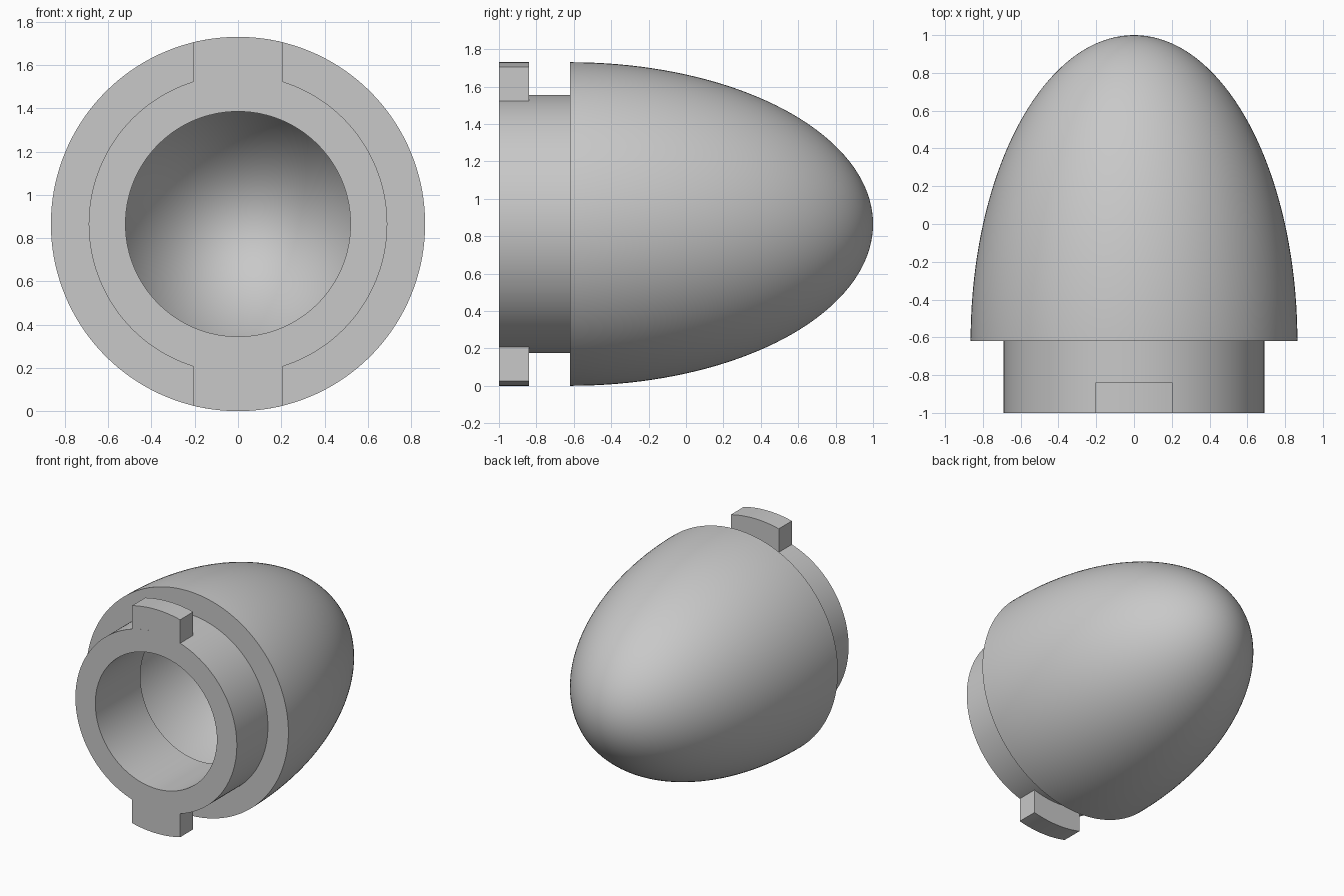
import bpy, bmesh
from math import sin, cos, pi, asin, radians

cube = bpy.data.objects.get("Cube")
if cube:
    bpy.data.objects.remove(cube, do_unlink=True)

R = 0.865                      # outer radius, also the axis height
NECK, BORE = 0.69, 0.52        # neck outside and bore radii
FRONT, SHOULDER, NOSE = -1.0, -0.62, 1.0
WALL = 0.17
TAB_BACK, TAB_HALF = -0.84, 0.205
SEGMENTS, DOME_STEPS = 144, 40

grey = bpy.data.materials.new("plain_grey")
grey.use_nodes = True
colour = (0.58, 0.58, 0.58, 1)
grey.diffuse_color = colour
grey.node_tree.nodes["Principled BSDF"].inputs["Base Color"].default_value = colour


def finish(name, bm):
    bmesh.ops.remove_doubles(bm, verts=bm.verts, dist=1e-5)
    bmesh.ops.recalc_face_normals(bm, faces=bm.faces)
    mesh = bpy.data.meshes.new(name)
    bm.to_mesh(mesh)
    bm.free()
    mesh.materials.append(grey)
    obj = bpy.data.objects.new(name, mesh)
    bpy.context.collection.objects.link(obj)
    bpy.ops.object.select_all(action='DESELECT')
    obj.select_set(True)
    bpy.context.view_layer.objects.active = obj
    bpy.ops.object.shade_smooth_by_angle(angle=radians(25))
    return obj


def dome(radius, start, tip):
    """Half ellipse from the rim to the tip, as (radius, y) pairs."""
    angles = [pi / 2 * i / DOME_STEPS for i in range(DOME_STEPS + 1)]
    return [(radius * cos(a), start + (tip - start) * sin(a)) for a in angles]


# Hollow body: nose, shoulder, neck, bore and domed cavity in one lathe profile
profile = dome(R, SHOULDER, NOSE)[::-1]
profile += [(NECK, SHOULDER), (NECK, FRONT), (BORE, FRONT), (BORE, SHOULDER + WALL)]
profile += dome(NECK, SHOULDER + WALL, NOSE - WALL)

bm = bmesh.new()
verts = [bm.verts.new((r, y, R)) for r, y in profile]
edges = [bm.edges.new(pair) for pair in zip(verts, verts[1:])]
bmesh.ops.spin(bm, geom=verts + edges, cent=(0, 0, R), axis=(0, 1, 0),
               angle=2 * pi, steps=SEGMENTS, use_merge=True)
finish("hollow_nose_body", bm)


# Locking tabs: curved blocks above and below the neck
def arc(radius, side):
    limit = asin(TAB_HALF / radius)
    angles = [limit * (i / 6 - 1) for i in range(13)]
    return [(radius * sin(a), R + side * radius * cos(a)) for a in angles]


for name, side in (("upper_tab", 1), ("lower_tab", -1)):
    bm = bmesh.new()
    outline = arc(R, side) + arc(NECK, side)[::-1]
    face = bm.faces.new([bm.verts.new((x, FRONT, z)) for x, z in outline])
    block = bmesh.ops.extrude_face_region(bm, geom=[face])
    moved = [v for v in block["geom"] if isinstance(v, bmesh.types.BMVert)]
    bmesh.ops.translate(bm, verts=moved, vec=(0, TAB_BACK - FRONT, 0))
    if not any(set(f.verts) == set(face.verts) for f in bm.faces):
        bm.faces.new(face.verts)
    finish(name, bm)
